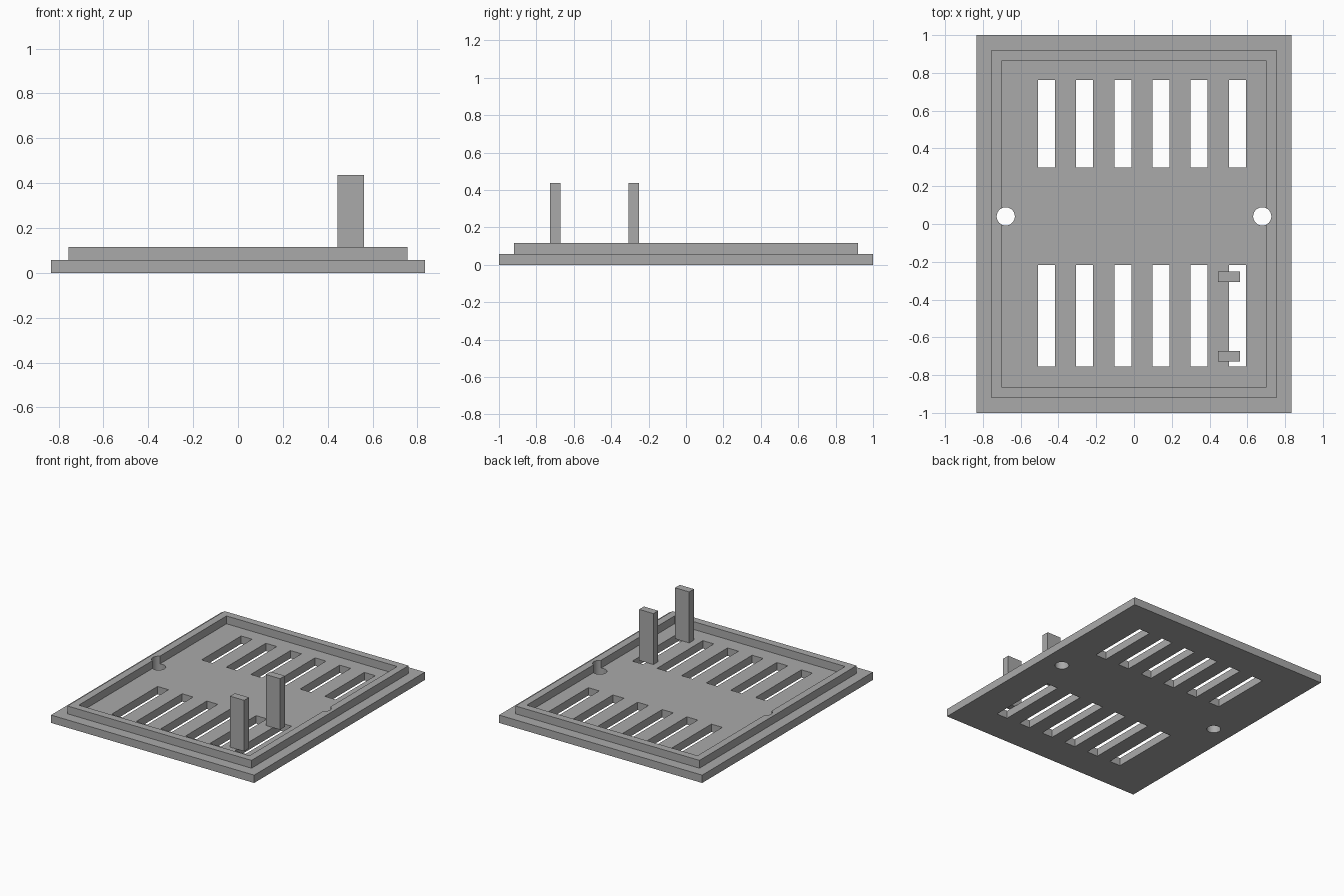
import bpy, bmesh
from mathutils import Matrix, Vector

cube = bpy.data.objects.get("Cube")
if cube:
    bpy.data.objects.remove(cube, do_unlink=True)

GREY = (0.40, 0.40, 0.40, 1)
grey = bpy.data.materials.new("plain grey")
grey.use_nodes = True
grey.diffuse_color = GREY
grey.node_tree.nodes["Principled BSDF"].inputs["Base Color"].default_value = GREY

FLOOR, RIM, POST_TOP = 0.058, 0.116, 0.436


def finish(name, bm):
    bmesh.ops.recalc_face_normals(bm, faces=bm.faces)
    mesh = bpy.data.meshes.new(name)
    bm.to_mesh(mesh)
    bm.free()
    mesh.materials.append(grey)
    obj = bpy.data.objects.new(name, mesh)
    bpy.context.collection.objects.link(obj)
    return obj


def add_box(bm, x0, x1, y0, y1, z0, z1):
    low, high = Vector((x0, y0, z0)), Vector((x1, y1, z1))
    place = Matrix.Translation((low + high) / 2) @ Matrix.Diagonal((*(high - low), 1))
    bmesh.ops.create_cube(bm, size=1, matrix=place)


# Stepped plate with a raised rim, lofted through rectangular rings
rings = [(0.833, 1.0, 0), (0.833, 1.0, FLOOR), (0.755, 0.92, FLOOR),
         (0.755, 0.92, RIM), (0.70, 0.865, RIM), (0.70, 0.865, FLOOR)]
bm = bmesh.new()
loops = [[bm.verts.new((sx * x, sy * y, z)) for sx, sy in ((-1, -1), (1, -1), (1, 1), (-1, 1))]
         for x, y, z in rings]
for a, b in zip(loops, loops[1:]):
    for i in range(4):
        j = (i + 1) % 4
        bm.faces.new((a[i], a[j], b[j], b[i]))
bm.faces.new(loops[0])
bm.faces.new(loops[-1])
plate = finish("vent_plate", bm)

# Cutter for the two rows of slots and the screw holes
bm = bmesh.new()
for i in range(6):
    x = -0.463 + 0.202 * i
    for y0, y1 in ((-0.755, -0.217), (0.299, 0.763)):
        add_box(bm, x - 0.045, x + 0.045, y0, y1, -0.1, 0.3)
for side in (-1, 1):
    bmesh.ops.create_cone(bm, cap_ends=True, segments=48, radius1=0.048, radius2=0.048,
                          depth=0.6, matrix=Matrix.Translation((side * 0.679, 0.04, 0.1)))
cutter = finish("opening_cutter", bm)
cutter.hide_render = True

cut = plate.modifiers.new("openings", "BOOLEAN")
cut.operation = "DIFFERENCE"
cut.solver = "EXACT"
cut.object = cutter
bpy.ops.object.select_all(action="DESELECT")
bpy.context.view_layer.objects.active = plate
plate.select_set(True)
bpy.ops.object.modifier_apply(modifier=cut.name)
bpy.data.objects.remove(cutter, do_unlink=True)
bpy.ops.object.shade_smooth_by_angle()

# Two upright posts over the last slot
for name, y in (("front_post", -0.70), ("rear_post", -0.28)):
    bm = bmesh.new()
    add_box(bm, 0.444, 0.561, y - 0.028, y + 0.028, FLOOR, POST_TOP)
    finish(name, bm)
